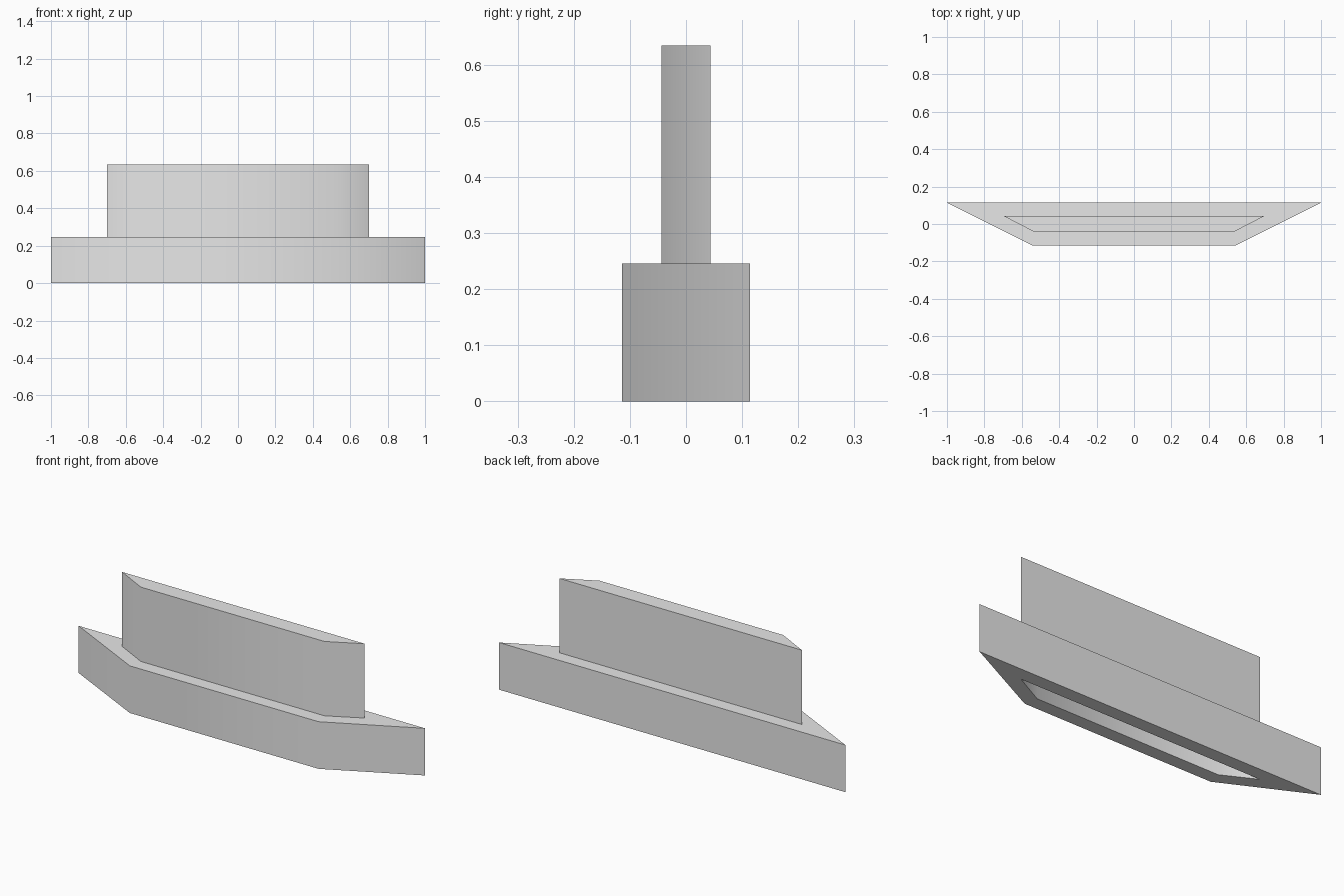
import bpy
import bmesh
from math import radians

cube = bpy.data.objects.get("Cube")
if cube:
    bpy.data.objects.remove(cube, do_unlink=True)

grey = bpy.data.materials.new("light_grey")
grey.use_nodes = True
colour = (0.8, 0.8, 0.8, 1)
grey.diffuse_color = colour
grey.node_tree.nodes["Principled BSDF"].inputs["Base Color"].default_value = colour

BASE_TOP, BLOCK_TOP = 0.246, 0.634
OUTER = (0.545, 1.0, 0.114)   # front half width, back half width, half depth
INNER = (0.53, 0.70, 0.044)


def ring(bm, shape, z):
    """Trapezoid loop, counter-clockwise seen from above."""
    front, back, d = shape
    corners = [(-front, -d), (front, -d), (back, d), (-back, d)]
    return [bm.verts.new((x, y, z)) for x, y in corners]


def bridge(bm, low, high):
    """Quads joining two loops, facing outward when going upward."""
    for i in range(4):
        j = (i + 1) % 4
        bm.faces.new((low[i], low[j], high[j], high[i]))


def finish(bm, name):
    mesh = bpy.data.meshes.new(name)
    bm.to_mesh(mesh)
    bm.free()
    mesh.materials.append(grey)
    obj = bpy.data.objects.new(name, mesh)
    bpy.context.collection.objects.link(obj)
    bpy.ops.object.select_all(action='DESELECT')
    obj.select_set(True)
    bpy.context.view_layer.objects.active = obj
    bpy.ops.object.shade_smooth_by_angle(angle=radians(30))


# Base: wide trapezoid frame with an opening through it
bm = bmesh.new()
loops = [ring(bm, OUTER, 0), ring(bm, OUTER, BASE_TOP),
         ring(bm, INNER, BASE_TOP), ring(bm, INNER, 0)]
for i in range(4):
    bridge(bm, loops[i], loops[(i + 1) % 4])
finish(bm, "base_frame")

# Upper block: hollow, closed on top and open below
bm = bmesh.new()
low, high = ring(bm, INNER, BASE_TOP), ring(bm, INNER, BLOCK_TOP)
bridge(bm, low, high)
bm.faces.new(high)
finish(bm, "upper_block")
